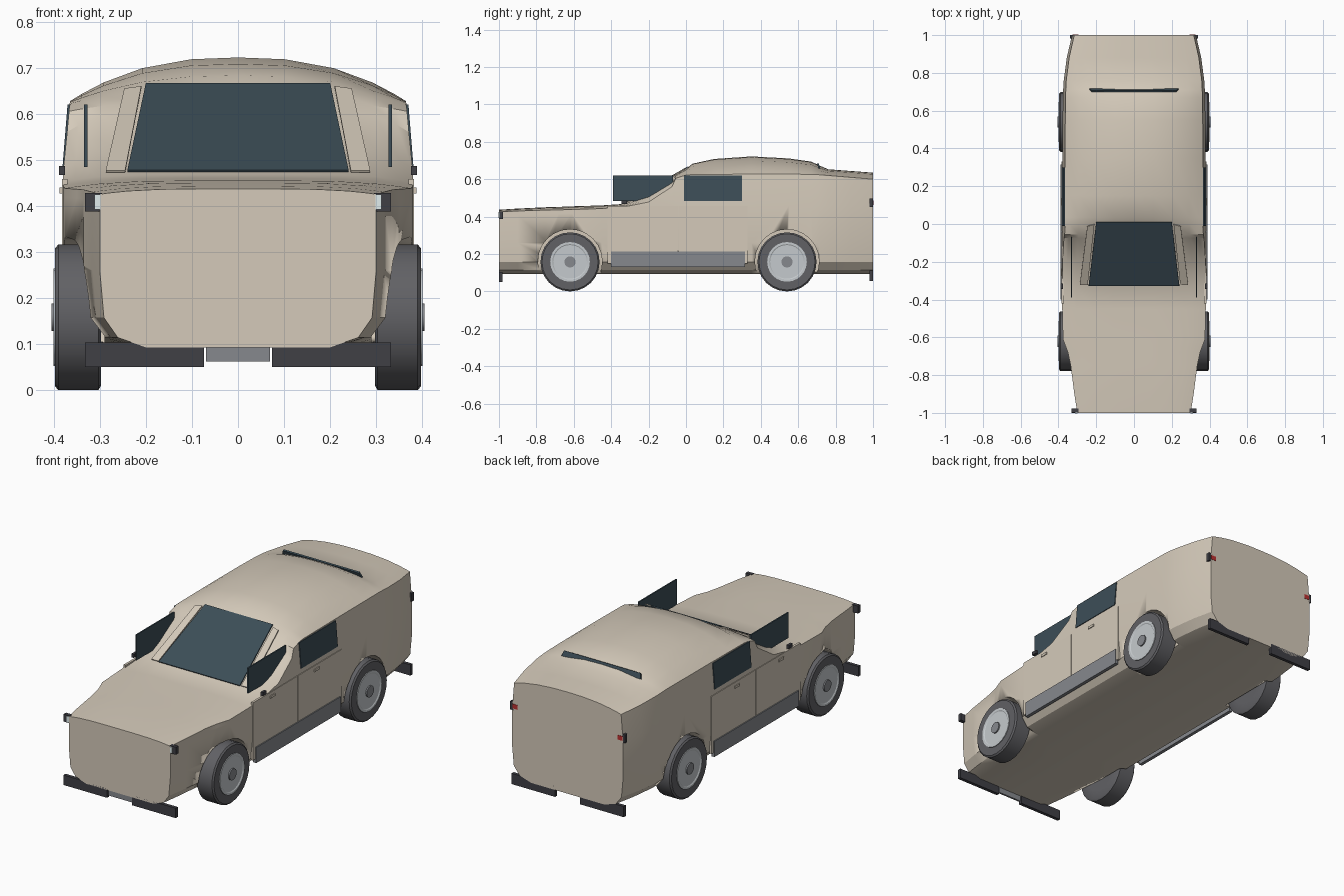
import bpy, bmesh, math
from mathutils import Vector

if "Cube" in bpy.data.objects:
    bpy.data.objects.remove(bpy.data.objects["Cube"])


def material(name, rgb):
    m = bpy.data.materials.new(name)
    m.diffuse_color = (*rgb, 1)
    m.use_nodes = True
    m.node_tree.nodes["Principled BSDF"].inputs["Base Color"].default_value = m.diffuse_color
    return m


PAINT = material("beige_paint", (0.66, 0.59, 0.49))
GLASS = material("dark_glass", (0.045, 0.075, 0.095))
RUBBER = material("rubber", (0.12, 0.12, 0.13))
BLACK = material("dark_trim", (0.05, 0.05, 0.06))
SILVER = material("silver", (0.56, 0.59, 0.61))
GREY = material("grey_trim", (0.24, 0.25, 0.27))
RED = material("red_lamp", (0.5, 0.03, 0.03))
WHITE = material("clear_lamp", (0.75, 0.85, 0.85))


def finish(name, bm, mat, angle=30):
    bmesh.ops.recalc_face_normals(bm, faces=bm.faces)
    me = bpy.data.meshes.new(name)
    bm.to_mesh(me)
    bm.free()
    ob = bpy.data.objects.new(name, me)
    bpy.context.collection.objects.link(ob)
    if mat:
        me.materials.append(mat)
    bpy.ops.object.select_all(action='DESELECT')
    bpy.context.view_layer.objects.active = ob
    ob.select_set(True)
    bpy.ops.object.shade_smooth_by_angle(angle=math.radians(angle))
    return ob


def box(name, lo, hi, mat):
    bm = bmesh.new()
    bmesh.ops.create_cube(bm, size=1)
    for v in bm.verts:
        v.co = Vector([(a + b) / 2 + c * (b - a) for a, b, c in zip(lo, hi, v.co)])
    return finish(name, bm, mat)


def plate(name, pts, mat, offset):
    """Flat panel extruded by an offset vector."""
    bm = bmesh.new()
    f = bm.faces.new([bm.verts.new(p) for p in pts])
    r = bmesh.ops.extrude_face_region(bm, geom=[f], use_keep_orig=True)
    for g in r['geom']:
        if isinstance(g, bmesh.types.BMVert):
            g.co += Vector(offset)
    return finish(name, bm, mat)


def lathe(name, profile, side, y, z, mat, n=24, angle=30):
    """Turn (x, radius) points about a sideways axle."""
    bm = bmesh.new()
    rings = [[bm.verts.new((side * x, y + r * math.sin(2 * math.pi * i / n),
                            z + r * math.cos(2 * math.pi * i / n))) for i in range(n)]
             for x, r in profile]
    for a, b in zip(rings, rings[1:]):
        for i in range(n):
            j = (i + 1) % n
            bm.faces.new((a[i], a[j], b[j], b[i]))
    bm.faces.new(rings[0])
    bm.faces.new(rings[-1])
    return finish(name, bm, mat, angle)


# Body shell: stations of y, half width, shoulder z, crown z, crown exponent
STATIONS = [
    (-1.00, .300, .425, .437, 4), (-.90, .316, .430, .443, 4), (-.75, .335, .435, .450, 4),
    (-.68, .350, .436, .452, 4), (-.61, .376, .438, .455, 4), (-.45, .380, .443, .460, 4),
    (-.33, .380, .452, .468, 5), (-.20, .380, .478, .538, 5), (-.075, .379, .560, .611, 5),
    (-.055, .379, .605, .625, 4), (0.00, .379, .622, .655, 3), (.035, .379, .625, .683, 2.5),
    (.15, .379, .626, .708, 2.5), (.35, .379, .627, .722, 2.5), (.55, .378, .627, .711, 2.5),
    (.67, .376, .626, .694, 2.5), (.71, .375, .624, .675, 2.5), (.76, .372, .620, .653, 2.5),
    (.88, .356, .610, .644, 2.5), (1.00, .328, .600, .635, 2.5)]


def section(y, w, zs, zt, p):
    zb = .092
    lean = max(0, zs - .47) * .09
    half = [(w * .66, zb), (w * .87, zb + .022), (w * .97, zb + .065), (w, .26), (w, min(zs - .02, .46))]
    half += [(w - lean, zs)]
    half += [((w - lean) * t, zs + (zt - zs) * (1 - t ** p)) for t in (.93, .8, .57, .28)]
    loop = [(0, zb)] + half + [(0, zt)] + [(-x, z) for x, z in reversed(half)]
    return [(x, y, z) for x, z in loop]


bm = bmesh.new()
rings = [[bm.verts.new(c) for c in section(*s)] for s in STATIONS]
for a, b in zip(rings, rings[1:]):
    for i in range(len(a)):
        j = (i + 1) % len(a)
        bm.faces.new((a[i], a[j], b[j], b[i]))
bm.faces.new(rings[0])
bm.faces.new(rings[-1])
body = finish("body_shell", bm, PAINT, 28)

# Wheel arches cut into the body
AXLES = (("front", -.62), ("rear", .54))
for tag, y in AXLES:
    for s in (1, -1):
        cut = lathe("arch_cutter", [(.29, .172), (.5, .172)], s, y, .16, None)
        mod = body.modifiers.new("arch", 'BOOLEAN')
        mod.object, mod.operation, mod.solver = cut, 'DIFFERENCE', 'EXACT'
        bpy.context.view_layer.objects.active = body
        bpy.ops.object.select_all(action='DESELECT')
        body.select_set(True)
        # move the cut to the front of the stack so shading stays last
        bpy.ops.object.modifier_move_to_index(modifier="arch", index=0)
        bpy.ops.object.modifier_apply(modifier="arch")
        bpy.data.objects.remove(cut)

# Windscreen with its side pillars
plate("windscreen", [(-.24, -.325, .473), (.24, -.325, .473), (.2, .01, .662), (-.2, .01, .662)],
      GLASS, (0, -.003, .005))
for s in (1, -1):
    plate("windscreen_pillar", [(s * .245, -.32, .472), (s * .287, -.32, .472),
                                (s * .247, -.01, .65), (s * .21, 0, .655)], PAINT, (0, -.003, .005))

# Rear window sliver
plate("rear_window", [(-.235, .71, .655), (.235, .71, .655), (.225, .70, .682), (-.225, .70, .682)],
      GLASS, (0, .008, .004))

for s, side in ((1, "right"), (-1, "left")):
    # Wheels
    for tag, y in AXLES:
        n = f"{tag}_{side}"
        lathe(n + "_tyre", [(.297, .10), (.297, .148), (.303, .158), (.390, .158), (.397, .150),
                            (.397, .105)], s, y, .158, RUBBER, angle=40)
        lathe(n + "_rim", [(.38, .106), (.401, .106), (.401, .095), (.398, .09), (.398, .03)],
              s, y, .158, SILVER)
        lathe(n + "_hub", [(.39, .03), (.405, .03), (.405, .012)], s, y, .158, GREY)

    # Side windows
    plate(side + "_front_window", [(s * .327, -.39, .484), (s * .327, -.07, .484),
                                   (s * .327, -.07, .62), (s * .327, -.39, .62)], GLASS, (s * .007, 0, 0))
    plate(side + "_rear_window", [(s * .375, -.01, .484), (s * .375, .30, .484),
                                  (s * .364, .30, .62), (s * .364, -.01, .62)], GLASS, (s * .006, 0, 0))

    # Doors with handles, seams and sill
    for tag, y0, y1 in (("front", -.42, -.043), ("rear", -.039, .33)):
        box(f"{side}_{tag}_door", (s * .37, y0, .15), (s * .3825, y1, .458), PAINT)
        h = y1 - .215
        box(f"{side}_{tag}_handle", (s * .38, h - .018, .427), (s * .387, h + .022, .440), PAINT)
    box(side + "_sill", (s * .37, -.40, .13), (s * .388, .315, .213), GREY)
    box(side + "_marker", (s * .375, -.345, .467), (s * .389, -.315, .486), BLACK)

    # Bumpers
    box(side + "_front_bumper", (s * .074, -1.0, .05), (s * .332, -.982, .103), BLACK)
    box(side + "_rear_bumper", (s * .074, .982, .055), (s * .332, 1.0, .112), BLACK)

    # Lamps
    box(side + "_headlamp_housing", (s * .295, -.998, .388), (s * .332, -.978, .428), BLACK)
    box(side + "_headlamp", (s * .298, -1.002, .392), (s * .312, -.985, .424), WHITE)
    box(side + "_tail_housing", (s * .318, .982, .452), (s * .340, 1.0, .497), BLACK)
    box(side + "_tail_lamp", (s * .295, .985, .462), (s * .325, 1.002, .486), RED)

# Blank plate between the front bumper halves
box("front_plate", (-.07, -.995, .062), (.07, -.985, .093), GREY)
